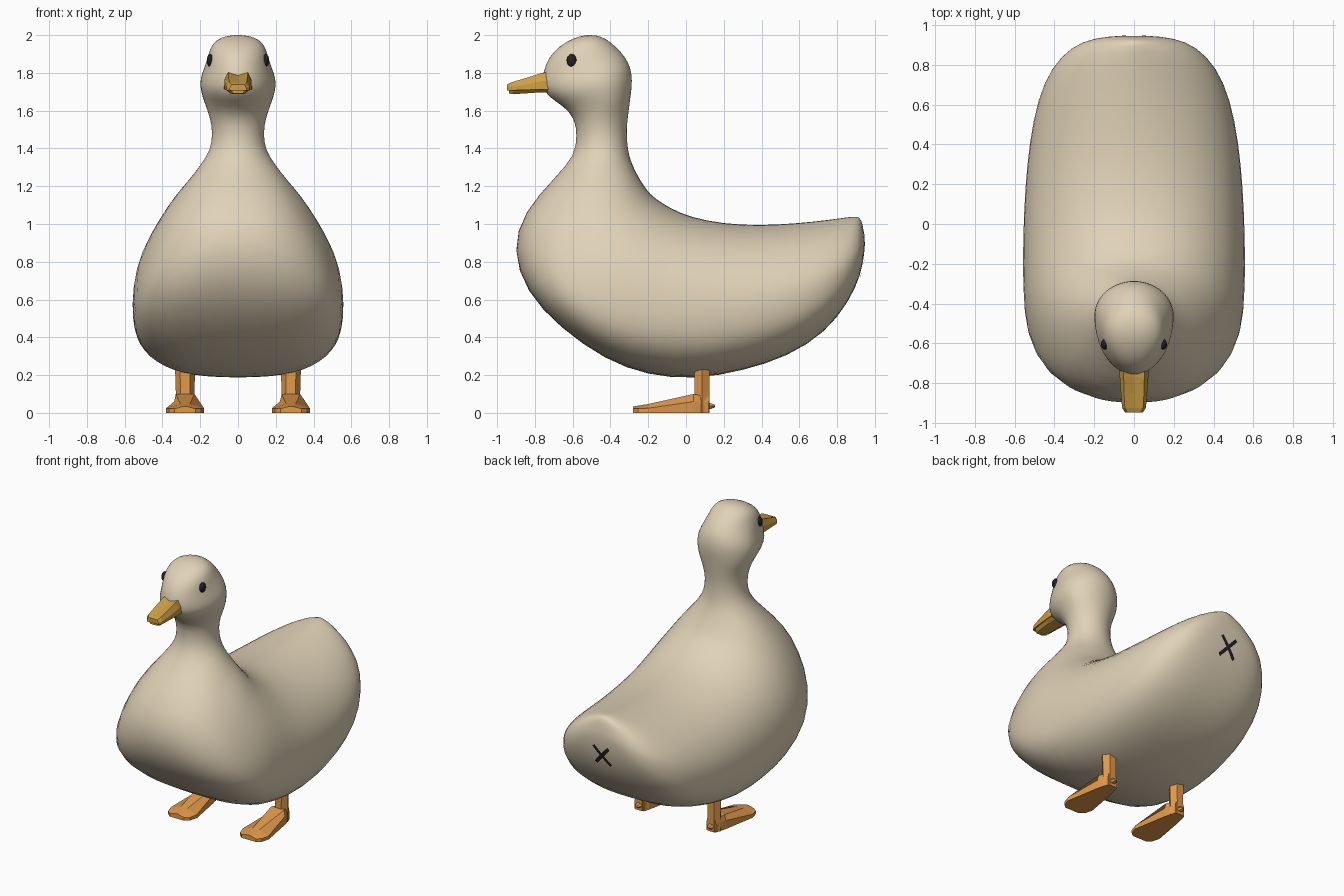
import bpy, bmesh, math
from mathutils import Vector
from mathutils.bvhtree import BVHTree

if "Cube" in bpy.data.objects:
    bpy.data.objects.remove(bpy.data.objects["Cube"])


def material(name, rgb):
    m = bpy.data.materials.new(name)
    m.diffuse_color = (*rgb, 1)
    m.use_nodes = True
    m.node_tree.nodes["Principled BSDF"].inputs["Base Color"].default_value = m.diffuse_color
    return m


CREAM = material("cream feathers", (0.75, 0.645, 0.475))
MUSTARD = material("mustard bill", (0.62, 0.35, 0.06))
ORANGE = material("orange legs", (0.75, 0.32, 0.07))
BLACK = material("black", (0.015, 0.015, 0.02))


def finish(name, bm, mat, smooth=False, fix=True):
    if fix:
        bmesh.ops.recalc_face_normals(bm, faces=bm.faces[:])
    me = bpy.data.meshes.new(name)
    bm.to_mesh(me)
    bm.free()
    me.materials.append(mat)
    for p in me.polygons:
        p.use_smooth = smooth
    ob = bpy.data.objects.new(name, me)
    bpy.context.collection.objects.link(ob)
    return ob


def loft(name, rings, mat, smooth=False, tips=None):
    """Skin closed rings; close the ends flat, or to the two tip points."""
    bm = bmesh.new()
    vs = [[bm.verts.new(p) for p in r] for r in rings]
    n = len(vs[0])
    for a, b in zip(vs, vs[1:]):
        for i in range(n):
            j = (i + 1) % n
            bm.faces.new((a[i], a[j], b[j], b[i]))
    for k, ring in enumerate((vs[0], vs[-1])):
        if tips:
            t = bm.verts.new(tips[k])
            for i in range(n):
                bm.faces.new((ring[i], ring[(i + 1) % n], t))
        else:
            bm.faces.new(ring)
    return finish(name, bm, mat, smooth)


def section(back, front, hw, bias, top_n, low_n, grow=0.0, count=28):
    """Egg-shaped section from a back point to a belly point, widest at bias."""
    b, d = Vector((0, *back)), Vector((0, *front)) - Vector((0, *back))
    d += d.normalized() * grow
    ring = []
    for i in range(count):
        t = 2 * math.pi * i / count
        c, s = math.cos(t), math.sin(t)
        n = top_n if c > 0 else low_n
        e = abs(c) ** (2 / n)
        f = bias - bias * e if c > 0 else bias + (1 - bias) * e
        x = hw * math.copysign(abs(s) ** (2 / n), s)
        ring.append(b + d * f + Vector((x, 0, 0)))
    return ring


# Trunk sections, tail to chest: back y, z, belly y, z, half width, widest place
trunk = [
    (.928, 1.03, .948, .87, .13, .75),
    (.905, 1.045, .928, .73, .265, .66),
    (.82, 1.033, .86, .60, .37, .6),
    (.68, 1.015, .74, .44, .458, .58),
    (.50, 1.00, .54, .31, .512, .56),
    (.30, .995, .30, .235, .542, .56),
    (.10, 1.02, .05, .188, .557, .56),
    (-.03, 1.06, -.20, .21, .562, .58),
    (-.12, 1.11, -.42, .29, .562, .62),
    (-.19, 1.16, -.66, .46, .55, .69),
    (-.23, 1.22, -.84, .65, .47, .64),
    (-.26, 1.27, -.91, .87, .375, .55),
    (-.28, 1.31, -.85, 1.07, .28, .5),
]
# Neck and head sections: back y, z, front y, z, half width
neck = [
    (-.30, 1.36, -.69, 1.25, .20),
    (-.31, 1.42, -.59, 1.36, .146),
    (-.315, 1.50, -.577, 1.47, .134),
    (-.305, 1.58, -.59, 1.56, .150),
    (-.295, 1.66, -.65, 1.625, .180),
    (-.285, 1.73, -.735, 1.675, .200),
    (-.285, 1.79, -.765, 1.73, .203),
    (-.30, 1.85, -.76, 1.80, .178),
    (-.34, 1.91, -.73, 1.88, .157),
    (-.40, 1.965, -.67, 1.945, .140),
    (-.45, 1.995, -.59, 1.987, .085),
]
rings = []
for i, (a, b, c, d, w, k) in enumerate(trunk):
    low = 3.1 if 8 <= i <= 10 else 2.7 if i < 8 else 2.4
    rings.append(section((a, b), (c, d), w, k, min(2.1, 1.45 + .11 * i), low,
                         .014 if i > 1 else 0))
for i, (a, b, c, d, w) in enumerate(neck):
    k = .5 if i < 4 else .38 if i < 8 else .5
    rings.append(section((a, b), (c, d), w, k, 2.0, 2.0))
body = loft("body", rings, CREAM, True, ((0, .946, .94), (0, -.52, 2.003)))
sub = body.modifiers.new("smooth", 'SUBSURF')
sub.levels = sub.render_levels = 1
bpy.context.view_layer.update()
skin = BVHTree.FromObject(body, bpy.context.evaluated_depsgraph_get())

# Eyes set into the sides of the head
for side, label in ((-1, "right"), (1, "left")):
    hit = skin.ray_cast(Vector((side, -.605, 1.866)), Vector((-side, 0, 0)))[0]
    bm = bmesh.new()
    bmesh.ops.create_uvsphere(bm, u_segments=14, v_segments=8, radius=1)
    for v in bm.verts:
        v.co = Vector((v.co.x * .018, v.co.y * .027, v.co.z * .034)) + hit
    finish(label + "_eye", bm, BLACK, True)

# Crossed mark lying on the rump
bm = bmesh.new()
for tilt in (1, -1):
    d = Vector((tilt, 0, 1.1)).normalized()
    w = Vector((d.z, 0, -d.x)) * .0115
    rows = []
    for i in range(9):
        row = []
        for e in (-1, 1):
            p = Vector((0, 2, .77)) + d * (.087 * (i / 4 - 1)) + w * e
            loc, nor = skin.ray_cast(p, Vector((0, -1, 0)))[:2]
            row.append(bm.verts.new(loc + nor * .006))
        rows.append(row)
    for a, b in zip(rows, rows[1:]):
        f = bm.faces.new((a[0], a[1], b[1], b[0]))
        f.normal_update()
        if f.normal.y < 0:
            f.normal_flip()
finish("rump_cross", bm, BLACK, fix=False)


def bill_ring(y, hw, top_hw, low, mid, top, dip):
    return [(-hw, y, low), (hw, y, low), (hw, y, mid), (top_hw, y, top),
            (0, y, top - dip), (-top_hw, y, top), (-hw, y, mid)]


# Bill: upper and lower halves
loft("upper_bill", [bill_ring(-.68, .074, .054, 1.712, 1.765, 1.815, .012),
                    bill_ring(-.77, .072, .052, 1.712, 1.755, 1.797, .013),
                    bill_ring(-.85, .066, .050, 1.71, 1.738, 1.772, .007),
                    bill_ring(-.925, .060, .046, 1.707, 1.727, 1.750, .003),
                    bill_ring(-.948, .044, .034, 1.707, 1.720, 1.738, 0)], MUSTARD)
loft("lower_bill", [[(-w * .65, y, z), (w * .65, y, z), (w, y, 1.711), (-w, y, 1.711)]
                    for y, w, z in ((-.68, .068, 1.698), (-.80, .063, 1.695),
                                    (-.915, .054, 1.687), (-.938, .038, 1.691))], MUSTARD)


def foot_ring(cx, y, hw, edge, ridge, flat):
    return [(cx - hw, y, 0), (cx + hw, y, 0), (cx + hw, y, edge),
            (cx + hw * flat, y, ridge), (cx - hw * flat, y, ridge), (cx - hw, y, edge)]


# Legs, webbed feet and rear spurs
for side, label in ((-1, "right"), (1, "left")):
    cx = side * .28
    loft(label + "_leg", [[(cx + r * math.cos(k * math.pi / 3),
                            .085 + .046 * math.sin(k * math.pi / 3), z)
                           for k in range(6)]
                          for z, r in ((0, .05), (.10, .049), (.26, .054))], ORANGE)
    loft(label + "_foot", [foot_ring(cx, *s) for s in (
        (-.28, .055, .022, .034, .2), (-.255, .085, .022, .038, .2),
        (-.20, .10, .025, .047, .25),
        (.04, .058, .06, .10, .85), (.12, .036, .06, .085, .85))], ORANGE)
    loft(label + "_spur", [[(cx + r * math.cos(k * math.pi / 3), y,
                             .036 + r * .7 * math.sin(k * math.pi / 3))
                            for k in range(6)]
                           for y, r in ((.10, .03), (.135, .024), (.153, .01))], ORANGE)
